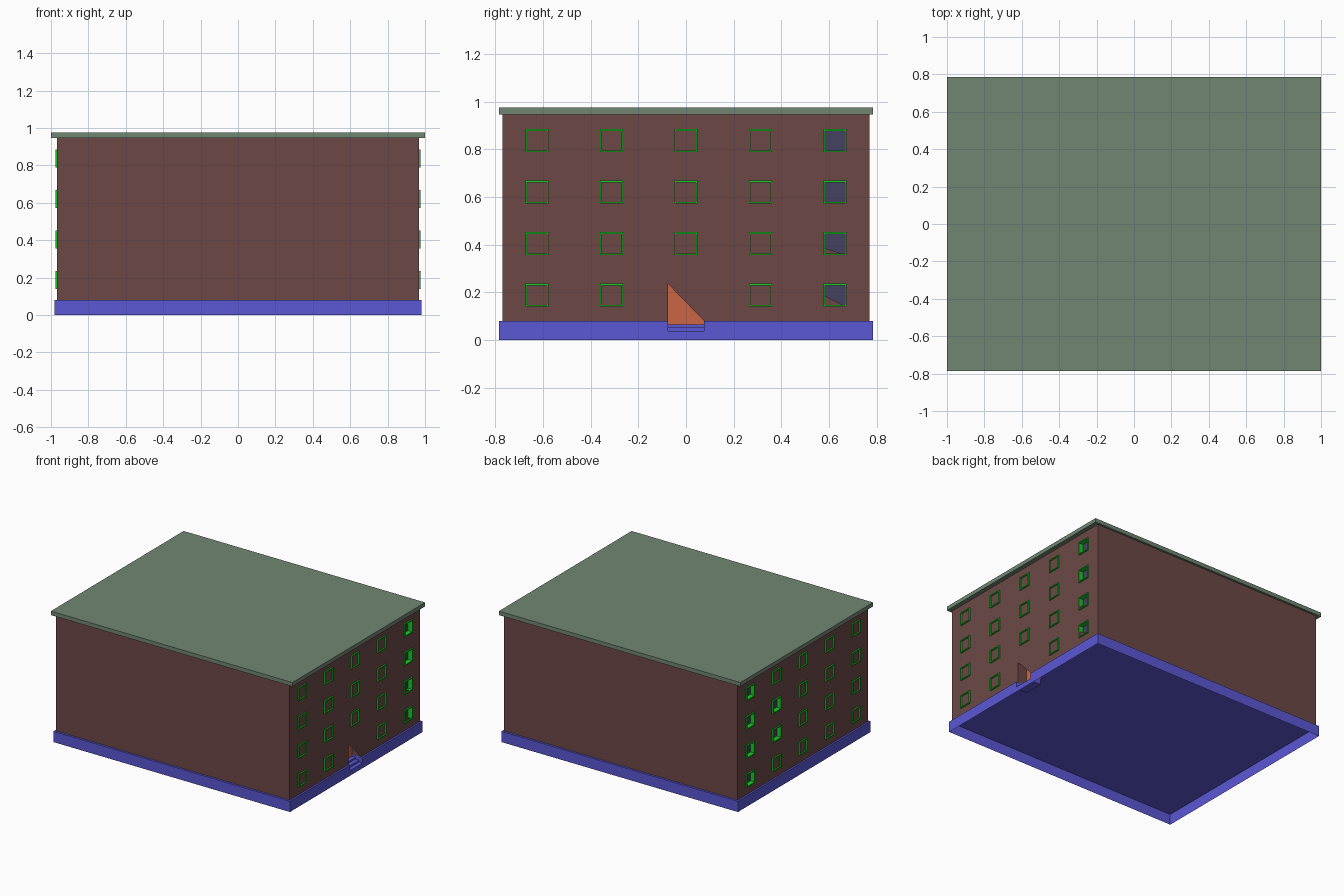
import bpy, bmesh

if "Cube" in bpy.data.objects:
    bpy.data.objects.remove(bpy.data.objects["Cube"])

def material(name, rgb):
    m = bpy.data.materials.new(name)
    m.diffuse_color = (*rgb, 1)
    m.use_nodes = True
    m.node_tree.nodes["Principled BSDF"].inputs["Base Color"].default_value = m.diffuse_color
    return m

BRICK = material("brick", (0.15, 0.066, 0.062))
BLUE = material("plinth_blue", (0.105, 0.095, 0.66))
ROOF = material("roof_green", (0.165, 0.24, 0.17))
GREEN = material("frame_green", (0.01, 0.6, 0.02))
GLASS = material("glass", (0.06, 0.055, 0.12))
ORANGE = material("door_orange", (0.6, 0.13, 0.06))

def finish(name, bm, mat):
    me = bpy.data.meshes.new(name)
    bm.to_mesh(me)
    bm.free()
    ob = bpy.data.objects.new(name, me)
    bpy.context.collection.objects.link(ob)
    if mat:
        me.materials.append(mat)
    return ob

def add_box(bm, x0, x1, y0, y1, z0, z1):
    vs = bmesh.ops.create_cube(bm, size=1)["verts"]
    for v in vs:
        v.co.x = x1 if v.co.x > 0 else x0
        v.co.y = y1 if v.co.y > 0 else y0
        v.co.z = z1 if v.co.z > 0 else z0

def box(name, mat, *dims):
    bm = bmesh.new()
    add_box(bm, *dims)
    return finish(name, bm, mat)

def add_face(bm, *pts):
    return bm.faces.new([bm.verts.new(p) for p in pts])

WX, WY = 0.967, 0.77          # wall half sizes
BX, BY, BZ = 0.98, 0.785, 0.08  # plinth
DW, DX = 0.075, 0.89          # door half width and recess depth position
S0, S1 = 0.025, 0.065         # stair bottom and top
H = 0.0485                    # window half size
COLS = [-0.625, -0.3125, 0, 0.3125, 0.625]
ROWS = [0.188, 0.404, 0.62, 0.836]

# Roof slab
box("roof", ROOF, -1, 1, -0.785, 0.785, 0.945, 0.975)

# Plinth: shell open underneath, notched for the entrance
bm = bmesh.new()
add_face(bm, (-BX, -BY, 0), (BX, -BY, 0), (BX, -BY, BZ), (-BX, -BY, BZ))
add_face(bm, (BX, BY, 0), (-BX, BY, 0), (-BX, BY, BZ), (BX, BY, BZ))
add_face(bm, (-BX, BY, 0), (-BX, -BY, 0), (-BX, -BY, BZ), (-BX, BY, BZ))
for a, b, z in ((-BY, -DW, BZ), (-DW, DW, S0), (DW, BY, BZ)):
    add_face(bm, (BX, a, 0), (BX, b, 0), (BX, b, z), (BX, a, z))
for xa, ya, xb, yb in ((-BX, -BY, DX, BY), (DX, -BY, BX, -DW), (DX, DW, BX, BY)):
    add_face(bm, (xa, ya, BZ), (xb, ya, BZ), (xb, yb, BZ), (xa, yb, BZ))
for y in (-DW, DW):
    f = add_face(bm, (DX, y, S0), (DX, y, BZ), (BX, y, BZ), (BX, y, S0))
    if (f.calc_center_median().y > 0) == (y < 0):
        f.normal_flip()
bmesh.ops.remove_doubles(bm, verts=bm.verts, dist=1e-5)
finish("plinth", bm, BLUE)

# Entrance steps climbing into the recess
bm = bmesh.new()
rise, run = (S1 - S0) / 3, (BX - DX) / 3
for i in range(3):
    add_box(bm, DX, BX - i * run, -DW, DW, S0 + i * rise, S0 + (i + 1) * rise)
finish("entrance_steps", bm, BLUE)

# Windows: frames and panes on both long ends
frames, panes, cut, infill = (bmesh.new() for _ in range(4))
for s in (1, -1):
    for j, y in enumerate(COLS):
        for i, z in enumerate(ROWS):
            if s == 1 and i == 0 and j == 2:
                continue                      # the door takes this bay
            xs = sorted((s * 0.942, s * 0.977))
            t = 0.007
            add_box(frames, *xs, y - H, y + H, z + H - t, z + H)
            add_box(frames, *xs, y - H, y + H, z - H, z - H + t)
            add_box(frames, *xs, y - H, y - H + t, z - H + t, z + H - t)
            add_box(frames, *xs, y + H - t, y + H, z - H + t, z + H - t)
            # open recessed windows; the remaining ones are blind
            if j == 4 or (s == -1 and j == 3 and i in (1, 2)):
                add_box(cut, *sorted((s * 0.937, s * 1.1)), y - H, y + H, z - H, z + H)
                g = H - 0.001
                add_box(panes, *sorted((s * 0.936, s * 0.94)), y - g, y + g, z - g, z + g)
            # sloping wall remnant across the two lowest open windows
            if s == 1 and j == 4 and i < 2:
                top = z if i == 0 else z - 0.017
                add_face(infill, (WX, y - H, z - H), (WX, y + H, z - H), (WX, y - H, top))
finish("window_frames", frames, GREEN)
finish("window_panes", panes, GLASS)

# Entrance recess, door and the sloping wall piece in front of it
add_box(cut, DX, 1.1, -DW, DW, 0.05, 0.235)
add_face(infill, (WX, -DW, 0.235), (WX, DW, 0.0805), (WX, DW, 0.235))
finish("wall_infill", infill, BRICK)
box("door", ORANGE, DX - 0.003, DX + 0.002, -DW + 0.0005, DW - 0.0005, S1, 0.2345)

# Walls with recesses cut out
walls = box("walls", BRICK, -WX, WX, -WY, WY, 0.0805, 0.945)
cutter = finish("recess_cutter", cut, BRICK)
cutter.hide_render = True
mod = walls.modifiers.new("recesses", "BOOLEAN")
mod.operation = "DIFFERENCE"
mod.solver = "EXACT"
mod.object = cutter
bpy.context.view_layer.objects.active = walls
bpy.ops.object.modifier_apply(modifier=mod.name)
bpy.data.objects.remove(cutter)
